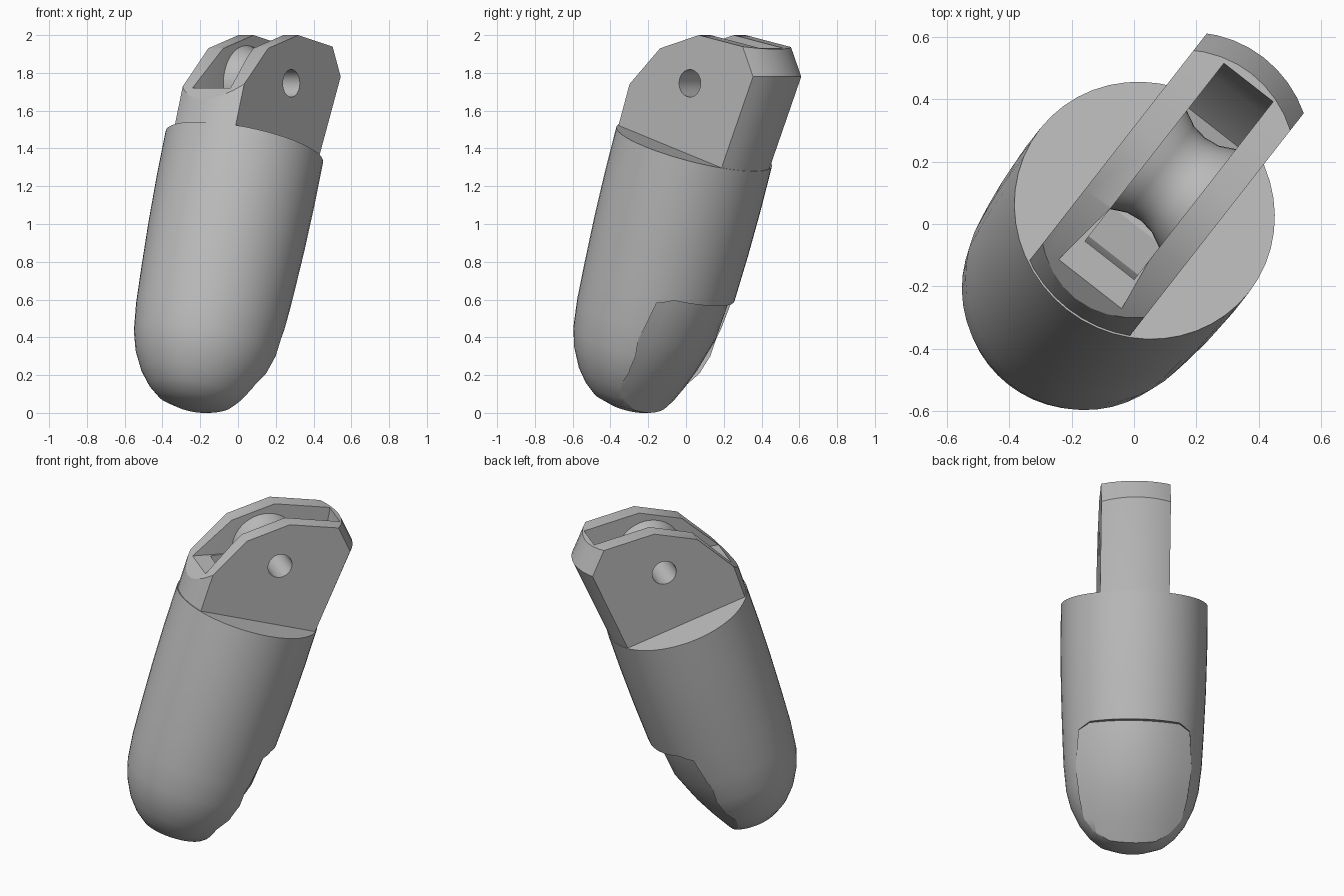
import bpy, bmesh
from math import sin, cos, pi, radians
from mathutils import Vector

if "Cube" in bpy.data.objects:
    bpy.data.objects.remove(bpy.data.objects["Cube"])

grey = bpy.data.materials.new("light_grey")
grey.use_nodes = True
COLOUR = (0.5, 0.5, 0.5, 1)
grey.diffuse_color = COLOUR
grey.node_tree.nodes["Principled BSDF"].inputs["Base Color"].default_value = COLOUR

HEADING, TILT = radians(52), radians(18)


def upright(w, u, z):
    """w along the hinge pin, u towards the pad side, z up."""
    c, s = cos(HEADING), sin(HEADING)
    return Vector((c * u + s * w, s * u - c * w, z))


def leaning(w, p, t):
    """t along the leaning axis from the shoulder centre, p across it."""
    c, s = cos(TILT), sin(TILT)
    return upright(w, 0.055 + c * p + s * t, 1.41 - s * p + c * t)


def loft(name, rings):
    """Skin equal rings of points and cap both ends."""
    bm = bmesh.new()
    rows = [[bm.verts.new(v) for v in ring] for ring in rings]
    n = len(rows[0])
    for a, b in zip(rows, rows[1:]):
        for i in range(n):
            j = (i + 1) % n
            bm.faces.new((a[i], a[j], b[j], b[i]))
    bm.faces.new(rows[0])
    bm.faces.new(rows[-1])
    bmesh.ops.recalc_face_normals(bm, faces=bm.faces)
    mesh = bpy.data.meshes.new(name)
    bm.to_mesh(mesh)
    bm.free()
    mesh.materials.append(grey)
    obj = bpy.data.objects.new(name, mesh)
    bpy.context.collection.objects.link(obj)
    return obj


def oval(frame, centre, across, wide, level, n=48):
    return [frame(wide * sin(2 * pi * i / n), centre + across * cos(2 * pi * i / n), level)
            for i in range(n)]


def slab(name, outline, w0, w1):
    """Extrude an outline in the u-z plane along the pin."""
    return loft(name, [[upright(w, u, z) for u, z in outline] for w in (w0, w1)])


def disc(w, radius, n=40):
    return [upright(w, 0.19 + radius * cos(2 * pi * i / n), 1.745 + radius * sin(2 * pi * i / n))
            for i in range(n)]


def carve(obj, cutter, operation="DIFFERENCE"):
    cutter.hide_render = True
    mod = obj.modifiers.new("cut", "BOOLEAN")
    mod.operation, mod.object, mod.solver = operation, cutter, "EXACT"
    bpy.context.view_layer.objects.active = obj
    bpy.ops.object.modifier_apply(modifier=mod.name)
    bpy.data.objects.remove(cutter)


# Rounded fingertip body: distance below the shoulder, radius
BODY = [(0, .425), (.25, .425), (.5, .42), (.75, .41), (.95, .4), (1.1, .383),
        (1.2, .355), (1.3, .305), (1.37, .25), (1.42, .19), (1.45, .1), (1.457, .02)]
body = loft("fingertip_body", [oval(leaning, 0, r, r, -s) for s, r in BODY])

# Shallow pad recess on the underside
PAD = [(.755, .362, .26), (.79, .36, .32), (1.0, .338, .335), (1.18, .275, .31),
       (1.3, .22, .28), (1.55, .09, .22)]
rings = []
for s, depth, half in PAD:
    ws = [half * (i / 5 - 1) for i in range(11)]
    ring = [leaning(w, depth - 1.2 * w * w, -s) for w in ws]
    rings.append(ring + [leaning(half, .7, -s), leaning(-half, .7, -s)])
carve(body, loft("pad_cutter", rings))

# Hinge tab: continues the body, trimmed to a slab with a faceted top
TAB = [(1.1, -.046, .44), (1.3, .02, .442), (1.78, .206, .47), (1.95, .14, .46), (2.1, .1, .45)]
tab = loft("hinge_tab", [oval(upright, c, a, .425, z) for z, c, a in TAB])
TRIM = [(-.6, 1.6), (.8, 1.145), (.8, 1.886), (.54, 1.94), (.25, 2.0), (-.01, 1.93), (-.35, 1.617)]
carve(tab, slab("trim", TRIM, -.192, .21), "INTERSECT")

# Slot around the hub, closed at the rear
SLOT = [(-.14, 1.7), (-.12, 1.6), (0, 1.48), (.2, 1.42), (.4, 1.48), (.53, 1.65),
        (.58, 1.9), (.6, 2.1), (-.14, 2.1)]
carve(tab, slab("slot_cutter", SLOT, -.09, .11))

# Flared mouth at the front of the slot
MOUTH = [(0, .1), (-.4, .16), (-.4, -.14), (0, -.09)]
mouth = loft("mouth_cutter", [[upright(w, u, z) for u, w in MOUTH] for z in (1.72, 2.1)])
carve(tab, mouth)

# Waisted hub between the plates
HUB = [(-.1, .2), (-.09, .2), (-.04, .175), (.01, .168), (.06, .175), (.11, .2), (.12, .2)]
hub = loft("hinge_hub", [disc(w, r) for w, r in HUB])

# Pin hole through plates and hub
for part in (tab, hub):
    carve(part, loft("pin_cutter", [disc(-.4, .073, 24), disc(.4, .073, 24)]))

# Smooth shading with sharp edges kept
for part in (body, tab, hub):
    bpy.ops.object.select_all(action="DESELECT")
    part.select_set(True)
    bpy.context.view_layer.objects.active = part
    bpy.ops.object.shade_smooth_by_angle(angle=radians(28))
